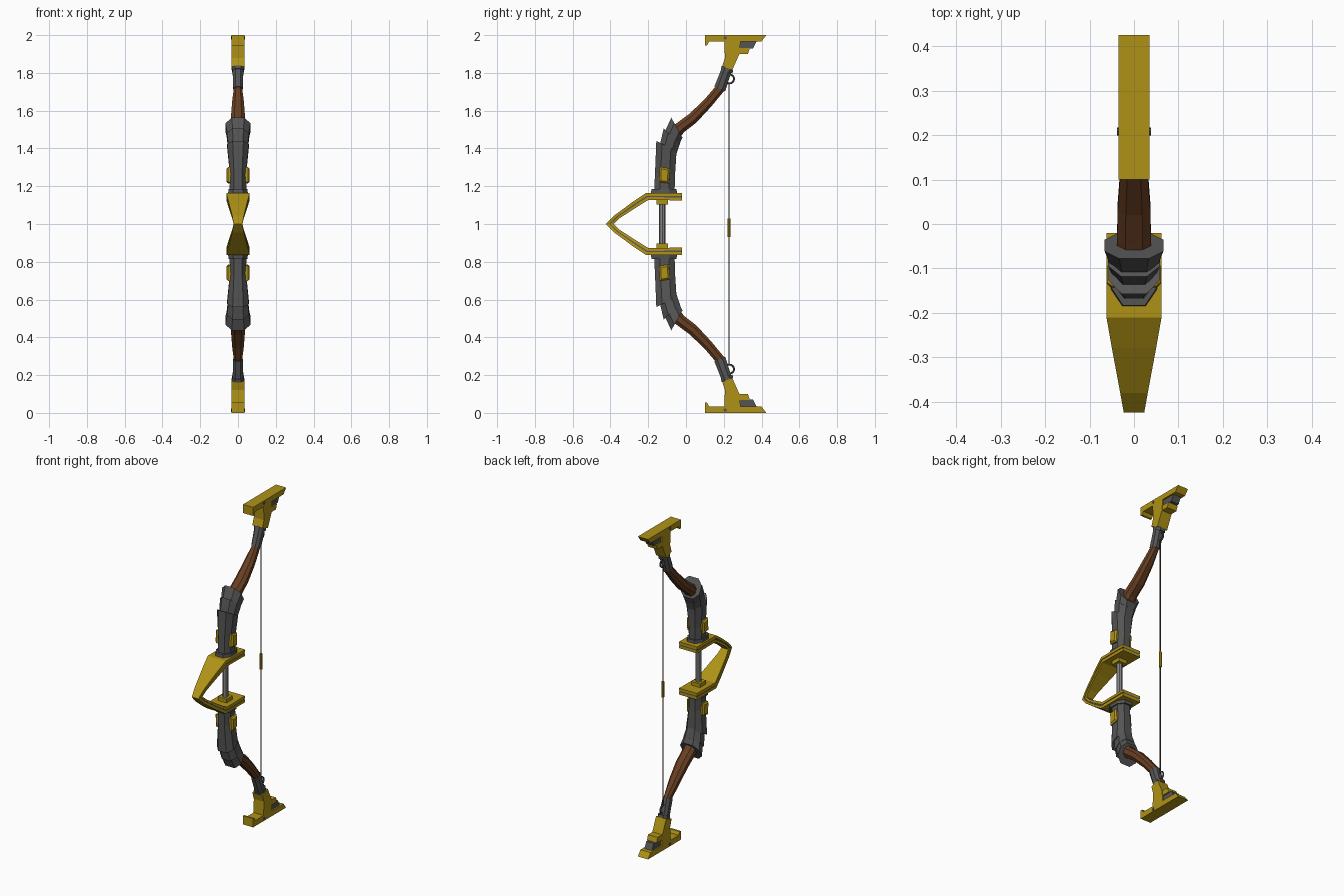
import bpy, bmesh, math
from mathutils import Matrix, Vector

if "Cube" in bpy.data.objects:
    bpy.data.objects.remove(bpy.data.objects["Cube"])


def mat(name, rgb):
    m = bpy.data.materials.new(name)
    m.diffuse_color = (*rgb, 1)
    m.use_nodes = True
    m.node_tree.nodes["Principled BSDF"].inputs["Base Color"].default_value = m.diffuse_color
    return m


GOLD = mat("gold", (0.43, 0.29, 0.008))
GREY = mat("dark grey", (0.09, 0.09, 0.09))
WOOD = mat("brown wood", (0.14, 0.05, 0.016))
STEEL = mat("light steel", (0.24, 0.24, 0.24))
CORD = mat("dark cord", (0.045, 0.035, 0.022))

OCT = [(0, -.5), (0, .5), (.28, 1), (.72, 1), (1, .5), (1, -.5), (.72, -1), (.28, -1)]
RECT = [(0, -1), (0, 1), (1, 1), (1, -1)]


def finish(bm, name, material, mirror=True):
    """Clean normals, copy the part to the lower half, make the object."""
    bmesh.ops.recalc_face_normals(bm, faces=bm.faces)
    if mirror:
        d = bmesh.ops.duplicate(bm, geom=bm.verts[:] + bm.edges[:] + bm.faces[:])["geom"]
        for v in d:
            if isinstance(v, bmesh.types.BMVert):
                v.co.z = 2 - v.co.z
        bmesh.ops.reverse_faces(bm, faces=[f for f in d if isinstance(f, bmesh.types.BMFace)])
    me = bpy.data.meshes.new(name)
    bm.to_mesh(me)
    bm.free()
    me.materials.append(material)
    ob = bpy.data.objects.new(name, me)
    bpy.context.collection.objects.link(ob)
    return ob


def loft(name, rings, material, section=OCT):
    """Each ring: front y, front z, back y, back z, half width in x."""
    bm = bmesh.new()
    loops = []
    for fy, fz, by, bz, w in rings:
        loops.append([bm.verts.new((v * w, fy + (by - fy) * u, fz + (bz - fz) * u))
                      for u, v in section])
    n = len(section)
    for a, b in zip(loops, loops[1:]):
        for i in range(n):
            bm.faces.new((a[i], a[(i + 1) % n], b[(i + 1) % n], b[i]))
    bm.faces.new(loops[0])
    bm.faces.new(loops[-1])
    return finish(bm, name, material)


def prism(name, pts, w, material, bevel=0):
    """Side profile (y, z) extruded to x = -w..w."""
    bm = bmesh.new()
    f = bm.faces.new([bm.verts.new((-w, y, z)) for y, z in pts])
    r = bmesh.ops.extrude_face_region(bm, geom=[f])["geom"]
    bmesh.ops.translate(bm, vec=(2 * w, 0, 0), verts=[v for v in r if isinstance(v, bmesh.types.BMVert)])
    if bevel:
        ed = [e for e in bm.edges if abs(e.verts[0].co.x - e.verts[1].co.x) < 1e-6]
        bmesh.ops.bevel(bm, geom=ed, offset=bevel, segments=1, affect='EDGES')
    return finish(bm, name, material)


def rod(name, a, b, r, n, material, mirror=False):
    a, b = Vector(a), Vector(b)
    bm = bmesh.new()
    m = Matrix.Translation((a + b) / 2) @ (b - a).to_track_quat('Z', 'Y').to_matrix().to_4x4()
    bmesh.ops.create_cone(bm, cap_ends=True, segments=n, radius1=r, radius2=r,
                          depth=(b - a).length, matrix=m)
    return finish(bm, name, material, mirror)


# hand guard: two gold layers with a dark inset layer between them
GUARD = [(-.02, 1.165, -.02, 1.125, .062), (-.21, 1.165, -.20, 1.127, .062),
         (-.278, 1.12, -.263, 1.088, .050), (-.38, 1.045, -.352, 1.03, .031),
         (-.424, 1.0, -.384, 1.0, .023)]


def layer(t0, t1, shrink):
    out = []
    for fy, fz, by, bz, w in GUARD:
        out.append((fy + (by - fy) * t0, fz + (bz - fz) * t0,
                    fy + (by - fy) * t1, fz + (bz - fz) * t1, w - shrink))
    return out


loft("guard_outer_layer", layer(0, .42, 0), GOLD, RECT)
loft("guard_groove", layer(.42, .60, .004), GREY, RECT)
loft("guard_inner_layer", layer(.60, 1, 0), GOLD, RECT)

# grip rod and its collars
rod("grip_rod", (0, -.125, .88), (0, -.125, 1.12), .017, 8, STEEL)
prism("grip_collar", [(-.155, 1.103), (-.095, 1.103), (-.095, 1.13), (-.155, 1.13)], .03, GOLD)

# riser armour: base plate and three overlapping flared segments
loft("riser_base", [(-.185, 1.165, -.048, 1.165, .052), (-.183, 1.184, -.05, 1.184, .050)], GREY)
loft("riser_lower", [(-.168, 1.18, -.06, 1.18, .044), (-.164, 1.27, -.058, 1.26, .043),
                     (-.157, 1.44, -.05, 1.385, .057)], GREY)
loft("riser_middle", [(-.143, 1.40, -.055, 1.36, .047), (-.118, 1.505, -.032, 1.425, .059)], GREY)
loft("riser_upper", [(-.125, 1.46, -.045, 1.40, .050), (-.078, 1.563, -.019, 1.458, .066)], GREY)

# gold side plates on the riser
prism("side_plate", [(-.143, 1.222), (-.09, 1.215), (-.086, 1.292), (-.139, 1.303)], .061, GOLD, .009)

# wooden limb
loft("wood_limb", [(-.075, 1.515, -.035, 1.455, .038), (-.045, 1.537, -.01, 1.487, .038),
                   (.02, 1.585, .055, 1.537, .037), (.10, 1.662, .132, 1.62, .031),
                   (.165, 1.738, .208, 1.712, .020)], WOOD)

# limb sleeve with end bands
loft("limb_sleeve", [(.15, 1.727, .208, 1.704, .025), (.192, 1.833, .243, 1.814, .029)], GREY)
loft("sleeve_band", [(.184, 1.822, .246, 1.797, .032), (.190, 1.838, .250, 1.815, .032)], GREY)

# gold limb tip, its stepped blocks and pin
prism("limb_tip", [(.1, 2), (.425, 2), (.4, 1.967), (.288, 1.967), (.285, 1.905), (.245, 1.815),
                   (.192, 1.835), (.206, 1.88), (.203, 1.965), (.122, 1.965), (.112, 1.946),
                   (.1, 1.946)], .035, GOLD)
prism("tip_grey_step", [(.28, 1.97), (.375, 1.97), (.355, 1.93), (.28, 1.93)], .026, GREY)
prism("tip_gold_step", [(.27, 1.932), (.338, 1.932), (.328, 1.9), (.27, 1.9)], .033, GOLD)
rod("tip_pin", (-.038, .208, 1.985), (.038, .208, 1.985), .009, 8, GREY, True)

# string rings
for tag, z in (("upper", 1.768), ("lower", .232)):
    bpy.ops.mesh.primitive_torus_add(major_segments=14, minor_segments=6, major_radius=.024,
                                     minor_radius=.005, location=(0, .23, z),
                                     rotation=(0, math.pi / 2, 0))
    ob = bpy.context.object
    ob.name = tag + "_string_ring"
    ob.data.materials.append(GREY)

# bowstring and nocking sleeve
rod("bowstring", (0, .228, .25), (0, .228, 1.75), .0035, 6, CORD)
rod("nocking_sleeve", (0, .228, .93), (0, .228, 1.028), .008, 8, GOLD)
